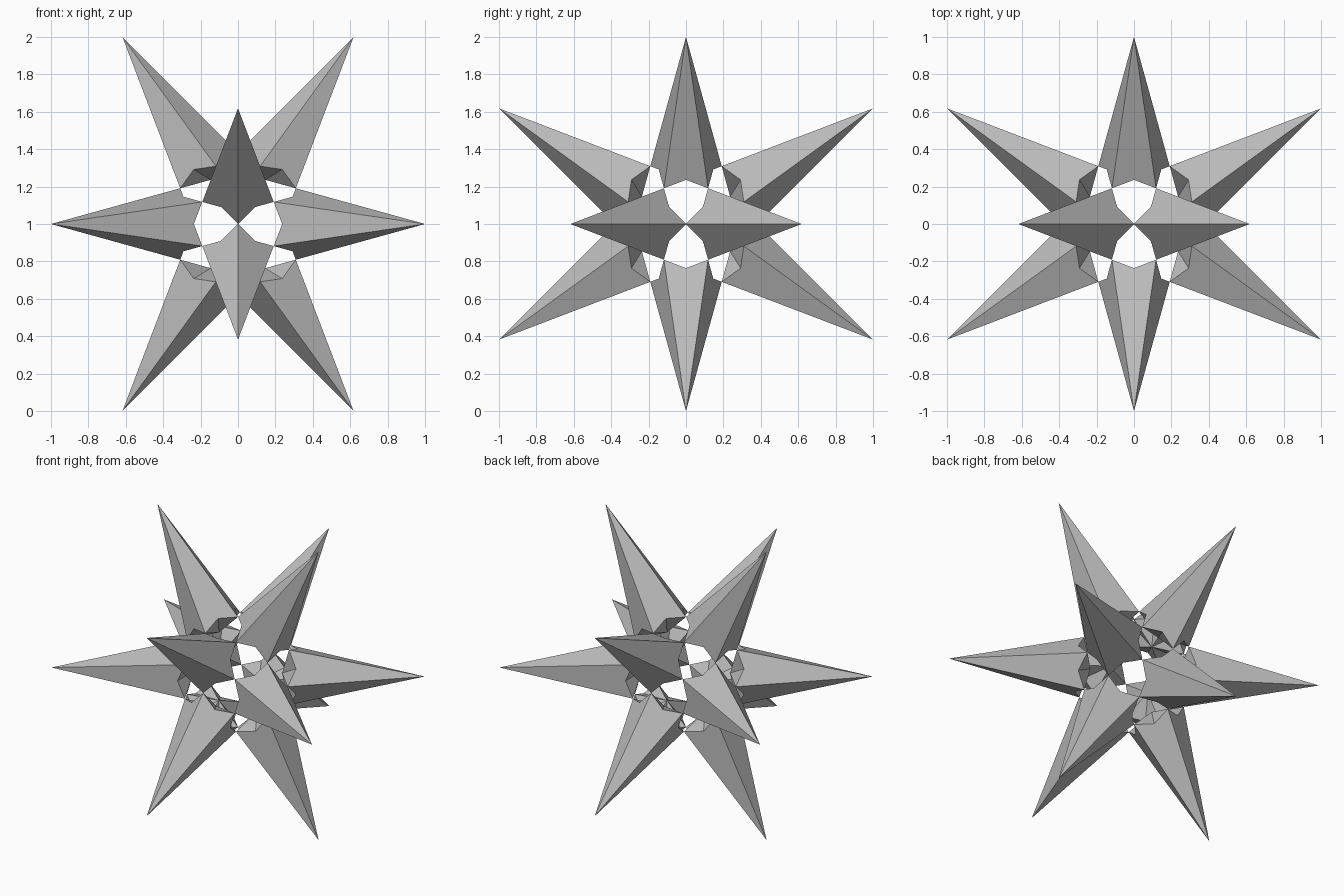
import bpy, bmesh
from math import sqrt, sin, cos, pi
from mathutils import Vector, Matrix

cube = bpy.data.objects.get("Cube")
if cube:
    bpy.data.objects.remove(cube, do_unlink=True)

PHI = (1 + sqrt(5)) / 2
K = 1 / PHI

# Single flat grey
grey = bpy.data.materials.new("plain_grey")
grey.use_nodes = True
colour = (0.5, 0.5, 0.5, 1)
grey.diffuse_color = colour
grey.node_tree.nodes["Principled BSDF"].inputs["Base Color"].default_value = colour

# Key points of one spike: tip, touching corner, notch between corners, hollow centre
tip = Vector((0, -1, K))
corner = Vector((0, -K**2, 0))
notch = Vector((K**5, -K**2, K**5))
axis = tip.normalized()


def height_radius(p):
    h = p.dot(axis)
    return h, (p - axis * h).length


def spike_mesh():
    """Five-sided spike with a notched rim and a hollowed base, along local z."""
    bm = bmesh.new()

    def ring(p, turn):
        h, r = height_radius(p)
        return [bm.verts.new((r * cos(2 * pi * (i + turn) / 5),
                              r * sin(2 * pi * (i + turn) / 5), h)) for i in range(5)]

    top = bm.verts.new((0, 0, tip.length))
    hollow = bm.verts.new((0, 0, tip.length * K**3))
    corners, notches = ring(corner, 0), ring(notch, 0.5)
    for i in range(5):
        a, n, b = corners[i], notches[i], corners[(i + 1) % 5]
        bm.faces.new((top, a, n, b))       # dart-shaped side
        bm.faces.new((hollow, n, a))       # hollow underside
        bm.faces.new((hollow, b, n))
    bm.normal_update()
    mesh = bpy.data.meshes.new("spike")
    bm.to_mesh(mesh)
    bm.free()
    mesh.materials.append(grey)
    return mesh


# Twelve spikes, three perpendicular sets of four, touching at their corners
mesh = spike_mesh()
count = 0
for major in range(3):
    minor = (major + 1) % 3
    for s in (1, -1):
        for t in (1, -1):
            out = Vector((0, 0, 0))
            out[major], out[minor] = s, t * K
            z = out.normalized()
            x = Vector((0, 0, 0))
            x[major] = s
            x = (x - z * x.dot(z)).normalized()
            y = z.cross(x)
            count += 1
            spike = bpy.data.objects.new(f"spike_{count}", mesh)
            basis = Matrix((x, y, z)).transposed().to_4x4()
            spike.matrix_world = Matrix.Translation((0, 0, 1)) @ basis
            bpy.context.collection.objects.link(spike)
